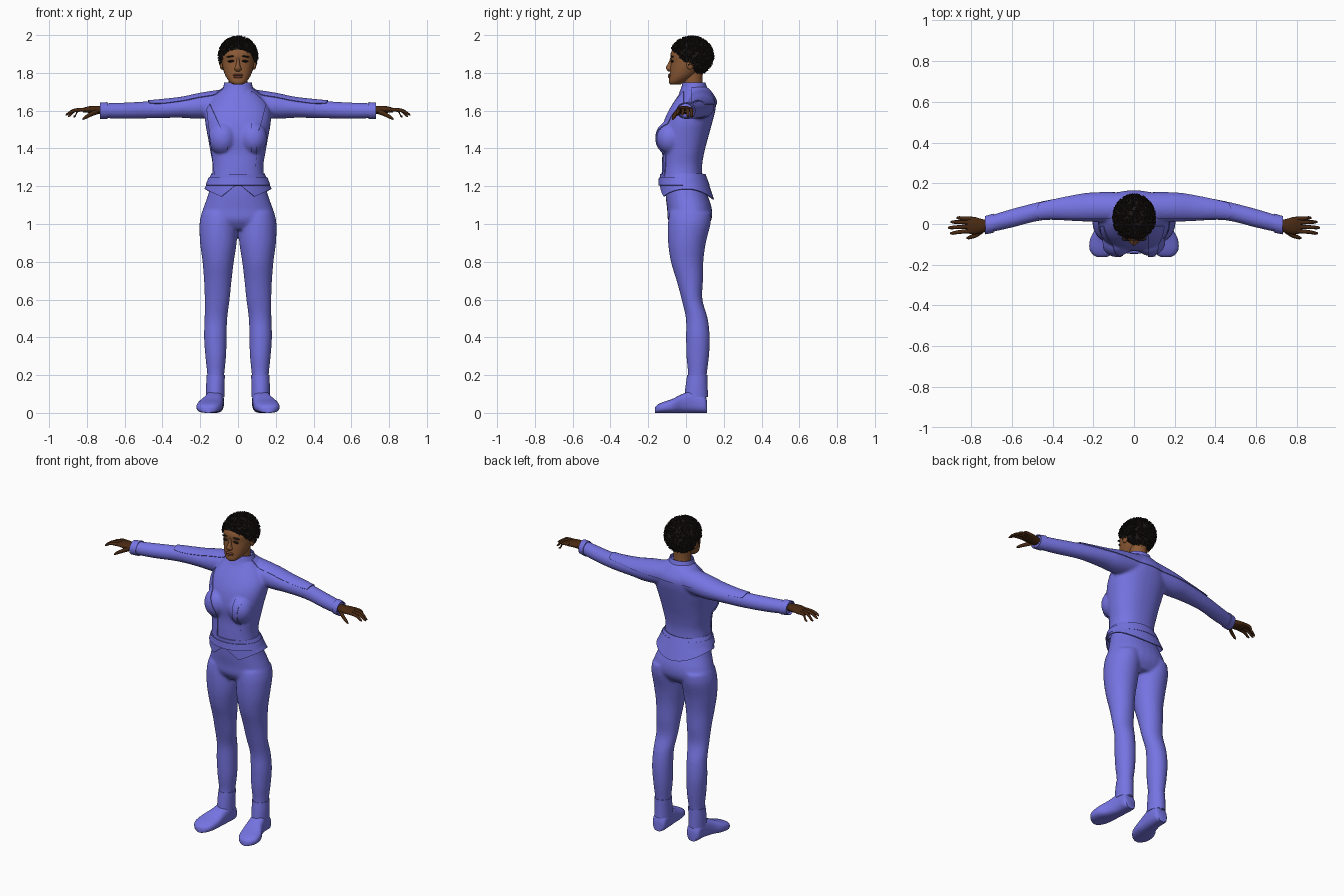
import bpy, bmesh, math, random
from mathutils import Vector, Matrix

random.seed(4)
if "Cube" in bpy.data.objects:
    bpy.data.objects.remove(bpy.data.objects["Cube"], do_unlink=True)


def material(name, r, g, b):
    m = bpy.data.materials.new(name)
    m.use_nodes = True
    m.diffuse_color = (r, g, b, 1)
    m.node_tree.nodes["Principled BSDF"].inputs["Base Color"].default_value = (r, g, b, 1)
    return m


SUIT = material("periwinkle suit", .18, .175, .76)
SKIN = material("brown skin", .26, .10, .035)
HAND = material("dark brown hands", .065, .022, .006)
HAIR = material("black hair", .012, .009, .008)
LIPS = material("lips", .20, .065, .035)
SIDES = (("left", 1), ("right", -1))


def spline(rows, k=4):
    """Smooth curve through all rows of numbers."""
    out = []
    for i in range(len(rows) - 1):
        p = [rows[max(0, min(len(rows) - 1, i + j))] for j in (-1, 0, 1, 2)]
        for s in range(k):
            t = s / k
            out.append([b + .5 * t * (c - a + t * (2*a - 5*b + 4*c - d + t * (3*(b - c) + d - a)))
                        for a, b, c, d in zip(*p)])
    return out + [list(rows[-1])]


def loft(bm, rows, axis="Z", side=1, power=2, n=28, caps=True):
    """Rounded rings (position, centre u, centre v, radius u, radius v) along an axis."""
    rings = []
    for t, u, v, ru, rv in spline(rows):
        ring = []
        for i in range(n):
            c, s = math.cos(math.tau * i / n), math.sin(math.tau * i / n)
            a = u + ru * math.copysign(abs(c) ** (2 / power), c)
            b = v + rv * math.copysign(abs(s) ** (2 / power), s)
            x, y, z = {"Z": (a, b, t), "X": (t, a, b), "Y": (a, t, b)}[axis]
            ring.append(bm.verts.new((x * side, y, z)))
        rings.append(ring)
    for p, q in zip(rings, rings[1:]):
        for i in range(n):
            bm.faces.new((p[i - 1], p[i], q[i], q[i - 1]))
    if caps:
        bm.faces.new(rings[0])
        bm.faces.new(rings[-1])


def depth_rows(rows):
    """Turn (z, half width, front y, back y) into loft rows."""
    return [(z, 0, (f + b) / 2, w, (b - f) / 2) for z, w, f, b in rows]


def ball(bm, centre, radii, turn=0, seg=20):
    m = Matrix.Translation(centre) @ Matrix.Rotation(turn, 4, "Y") @ Matrix.Diagonal((*radii, 1))
    bmesh.ops.create_uvsphere(bm, u_segments=seg, v_segments=seg // 2, radius=1, matrix=m)


def finish(name, bm, mat, voxel=0, thick=0, angle=40):
    bmesh.ops.recalc_face_normals(bm, faces=bm.faces)
    me = bpy.data.meshes.new(name)
    bm.to_mesh(me)
    bm.free()
    me.materials.append(mat)
    ob = bpy.data.objects.new(name, me)
    bpy.context.collection.objects.link(ob)
    bpy.ops.object.select_all(action="DESELECT")
    ob.select_set(True)
    bpy.context.view_layer.objects.active = ob
    if voxel:
        r = ob.modifiers.new("fuse", "REMESH")
        r.mode, r.voxel_size = "VOXEL", voxel
        s = ob.modifiers.new("soften", "SMOOTH")
        s.iterations = 7
    if thick:
        t = ob.modifiers.new("cloth", "SOLIDIFY")
        t.thickness, t.offset = thick, 0
    for m in list(ob.modifiers):
        bpy.ops.object.modifier_apply(modifier=m.name)
    bpy.ops.object.shade_smooth_by_angle(angle=math.radians(angle))
    return ob


# Trousers: pelvis and two legs fused together
bm = bmesh.new()
loft(bm, depth_rows([(1.24, .135, -.11, .08), (1.15, .16, -.108, .115), (1.08, .185, -.1, .137),
                     (1.02, .197, -.095, .134), (.97, .14, -.06, .10)]), power=2.2)
for _, s in SIDES:
    loft(bm, [(1.06, .1, .022, .092, .11), (1, .104, .017, .1, .113), (.9, .104, .005, .097, .1),
              (.8, .105, .006, .083, .086), (.7, .107, .02, .073, .07), (.6, .11, .032, .066, .055),
              (.5, .117, .057, .06, .058), (.4, .12, .063, .06, .063), (.3, .118, .062, .055, .06),
              (.2, .118, .06, .045, .05), (.12, .12, .052, .043, .056), (.08, .12, .054, .044, .058)],
         side=s)
finish("trousers", bm, SUIT, voxel=.008)

# Boots with a trouser cuff above
for label, s in SIDES:
    bm = bmesh.new()
    loft(bm, [(y, x, h / 2, w, h / 2) for y, x, h, w in (
        (.112, .12, .06, .03), (.095, .12, .10, .044), (.04, .122, .12, .047), (-.02, .133, .10, .054),
        (-.07, .148, .075, .066), (-.12, .156, .058, .063), (-.15, .157, .044, .045),
        (-.163, .157, .03, .022))], "Y", s, power=2.7)
    finish(label + "_boot", bm, SUIT)
    bm = bmesh.new()
    loft(bm, [(.085, .12, .054, .047, .061), (.14, .12, .056, .047, .057), (.2, .118, .06, .047, .052)],
         side=s, caps=False)
    finish(label + "_trouser_cuff", bm, SUIT, thick=.003)

# Jacket: torso, bust and sleeves fused together
bm = bmesh.new()
loft(bm, depth_rows([(1.2, .145, -.13, .09), (1.3, .134, -.128, .085), (1.38, .146, -.125, .097),
                     (1.46, .16, -.132, .118), (1.54, .174, -.118, .14), (1.6, .172, -.092, .155),
                     (1.65, .145, -.062, .158), (1.69, .11, -.035, .136), (1.72, .075, -.02, .11)]),
     power=2.3, n=36)
for _, s in SIDES:
    ball(bm, (.08 * s, -.085, 1.455), (.075, .073, .085))
    loft(bm, [(.06, .08, 1.64, .07, .07), (.2, .08, 1.623, .07, .066), (.3, .077, 1.615, .062, .053),
              (.45, .065, 1.606, .047, .046), (.6, .028, 1.6, .046, .043), (.725, -.005, 1.6, .041, .039)],
         "X", s)
jacket = finish("jacket", bm, SUIT, voxel=.008)


def panel(name, planes, lift=.004):
    """Raised cloth panel: the jacket surface kept inside every (point, direction) plane."""
    bm = bmesh.new()
    bm.from_mesh(jacket.data)
    for point, keep in planes:
        bmesh.ops.bisect_plane(bm, geom=bm.verts[:] + bm.edges[:] + bm.faces[:], plane_co=point,
                               plane_no=keep, clear_inner=True)
    bm.normal_update()
    for v, n in [(v, v.normal.copy()) for v in bm.verts]:
        v.co += n * lift
    finish(name, bm, SUIT, thick=.005)


front = ((0, -.01, 0), (0, -1, 0))
hem = ((0, 0, 1.25), (0, 0, 1))
panel("shoulder_yoke", [((0, .035, 1.632), (0, 0, 1)), ((0, .03, 0), (0, 1, 0)),
                        ((.47, 0, 1.64), (-1, 0, .6)), ((-.47, 0, 1.64), (1, 0, .6))])
panel("right_front_flap", [front, hem, ((-.055, 0, 1.42), (-1, 0, 0)),
                           ((-.055, 0, 1.43), (-1, 0, -.45)), ((-.125, 0, 1.3), (1, 0, .12))])
panel("left_front_strip", [front, hem, ((.07, 0, 0), (1, 0, 0)), ((.09, 0, 1.3), (-1, 0, .08))])
panel("left_lapel", [front, ((.07, 0, 1.5), (1, 0, -.2)), ((.07, 0, 1.5), (0, 0, 1)),
                     ((.16, 0, 1.69), (-1, 0, .25))])
for label, s in SIDES:
    bm = bmesh.new()
    loft(bm, [(.69, .004, 1.6, .045, .043), (.73, -.006, 1.6, .043, .041)], "X", s, caps=False)
    finish(label + "_sleeve_cuff", bm, SUIT, thick=.004)

# Flared hem with two points at the front and one at the back
bm = bmesh.new()
count, steps, rings = 72, 6, []
for j in range(steps + 1):
    t, ring = j / steps, []
    for i in range(count):
        c, s = math.cos(math.tau * i / count), math.sin(math.tau * i / count)
        a = abs(c)
        if s > 0:
            drop = .08 + .055 * s * s
        else:
            drop = .05 + .14 * a if a < .5 else .12 - .08 * (a - .5)
        ring.append(bm.verts.new(((.139 + .036 * t) * c, -.018 + .023 * t + (.118 + .022 * t) * s,
                                  1.265 - drop * t)))
    rings.append(ring)
for p, q in zip(rings, rings[1:]):
    for i in range(count):
        bm.faces.new((p[i - 1], p[i], q[i], q[i - 1]))
finish("jacket_hem", bm, SUIT, thick=.006)

# Waist belt and standing collar
bm = bmesh.new()
loft(bm, depth_rows([(1.205, .168, -.144, .122), (1.245, .154, -.141, .108)]), n=48, caps=False)
finish("waist_belt", bm, SUIT, thick=.006)
bm = bmesh.new()
loft(bm, depth_rows([(1.69, .095, -.035, .125), (1.715, .078, -.024, .112), (1.748, .07, -.015, .1)]),
     caps=False)
finish("collar", bm, SUIT, thick=.006)

# Head, neck, nose and ears
bm = bmesh.new()
loft(bm, depth_rows([(1.738, .022, -.082, -.03), (1.75, .042, -.09, -.01), (1.78, .064, -.088, .04),
                     (1.82, .079, -.084, .085), (1.86, .086, -.08, .11), (1.9, .086, -.082, .118),
                     (1.935, .072, -.062, .11), (1.965, .04, -.015, .075)]), power=2.15)
loft(bm, depth_rows([(1.68, .06, -.02, .1), (1.74, .05, -.012, .088), (1.82, .052, -.02, .09)]))
loft(bm, depth_rows([(1.808, .012, -.094, -.06), (1.82, .02, -.104, -.06), (1.832, .014, -.105, -.06),
                     (1.855, .009, -.092, -.06), (1.88, .008, -.083, -.06)]), n=16)
for _, s in SIDES:
    ball(bm, (.086 * s, .022, 1.845), (.011, .02, .028))
finish("head", bm, SKIN, angle=60)
bm = bmesh.new()
ball(bm, (0, -.086, 1.789), (.028, .009, .006))
ball(bm, (0, -.087, 1.779), (.024, .009, .007))
finish("lips", bm, LIPS)
for label, s in SIDES:
    bm = bmesh.new()
    ball(bm, (.036 * s, -.0735, 1.862), (.019, .009, .006), .1 * s)
    finish(label + "_eye", bm, HAIR)
    bm = bmesh.new()
    ball(bm, (.038 * s, -.0735, 1.887), (.024, .01, .004), .12 * s)
    finish(label + "_eyebrow", bm, HAIR)

# Short hair: a cap trimmed at the hairline, covered with small tufts
bm = bmesh.new()
mid, size = Vector((0, .03, 1.888)), Vector((.098, .11, .1))
ball(bm, mid, size, seg=32)
hairline, above = Vector((0, -.09, 1.94)), Vector((0, .95, 1))
bmesh.ops.bisect_plane(bm, geom=bm.verts[:] + bm.edges[:] + bm.faces[:], plane_co=hairline,
                       plane_no=above, clear_inner=True)
for _ in range(1100):
    d = Vector([random.gauss(0, 1) for _ in range(3)]).normalized()
    p = mid + d * size
    if (p - hairline).dot(above) < .004:
        continue
    lean = d + Vector([random.uniform(-.7, .7) for _ in range(3)])
    turn = lean.to_track_quat("Z", "Y").to_matrix().to_4x4()
    bmesh.ops.create_cone(bm, segments=5, radius1=.009, radius2=.003, depth=.022, cap_ends=True,
                          matrix=Matrix.Translation(p) @ turn)
finish("hair", bm, HAIR)

# Hands: palm, four fingers (root y, tip x, tip y, tip z) and a thumb
FINGERS = ((.026, .872, .03, 1.568), (.008, .9, .01, 1.57), (-.013, .912, -.018, 1.577),
           (-.034, .902, -.045, 1.582))
for label, s in SIDES:
    bm = bmesh.new()
    loft(bm, [(.71, -.006, 1.603, .026, .021), (.745, -.01, 1.604, .034, .022),
              (.785, -.008, 1.606, .043, .018), (.82, -.005, 1.603, .04, .012)], "X", s, n=20)
    for y, tx, ty, tz in FINGERS:
        loft(bm, [(.8, y, 1.605, .011, .011), ((.8 + tx) / 2 + .01, (y + ty) / 2, 1.602, .0095, .0095),
                  (tx - .012, ty, tz + .007, .008, .008), (tx, ty, tz, .004, .004)], "X", s, n=10)
    loft(bm, [(.74, -.03, 1.598, .014, .016), (.775, -.054, 1.583, .012, .013),
              (.808, -.066, 1.565, .009, .01), (.822, -.069, 1.556, .004, .005)], "X", s, n=12)
    finish(label + "_hand", bm, HAND, angle=60)
